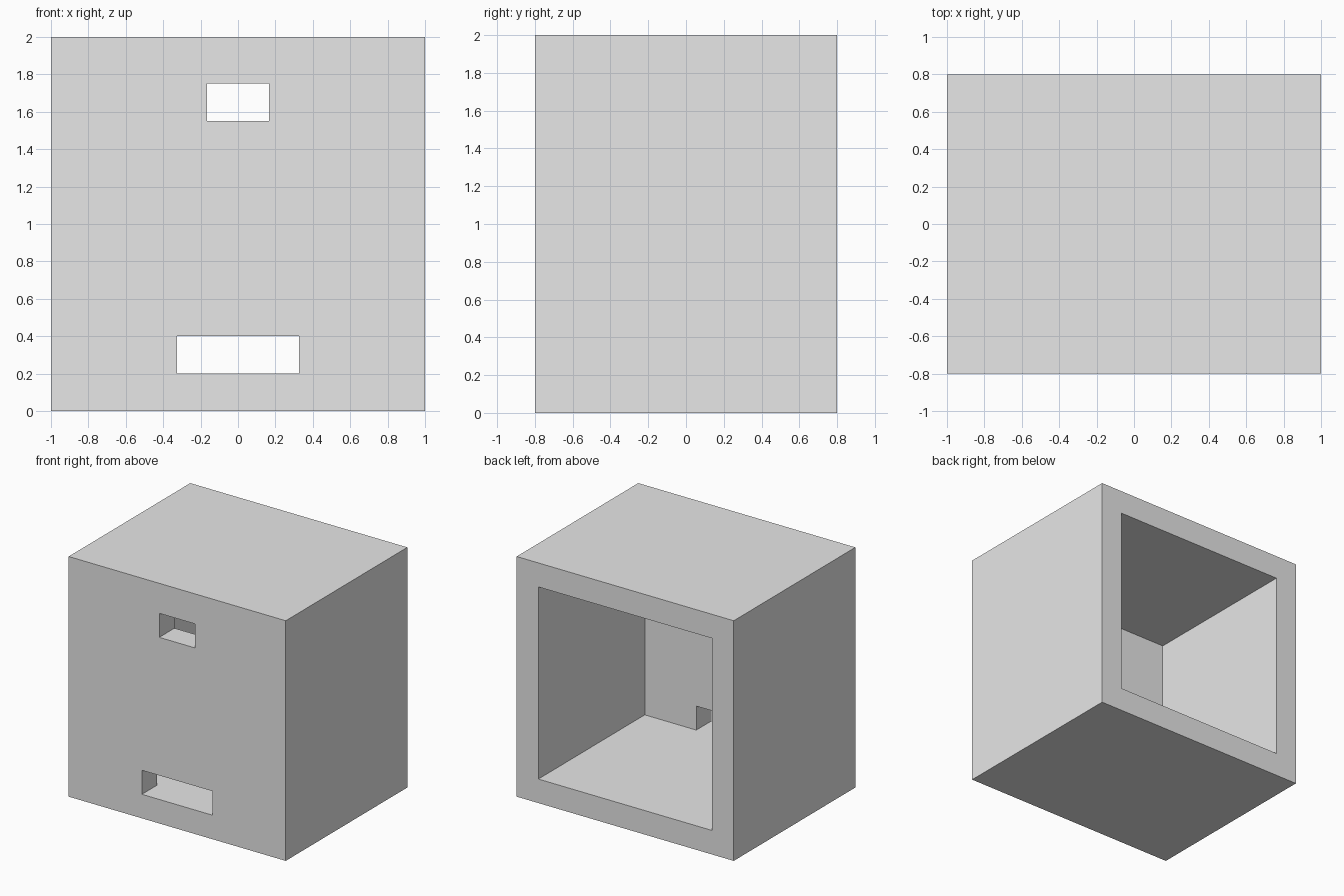
import bpy

WIDTH, DEPTH, HEIGHT, WALL = 2.0, 1.6, 2.0, 0.2

if "Cube" in bpy.data.objects:
    bpy.data.objects.remove(bpy.data.objects["Cube"], do_unlink=True)

# Single plain grey
grey = bpy.data.materials.new("plain_grey")
grey.use_nodes = True
grey.diffuse_color = (0.8, 0.8, 0.8, 1)
grey.node_tree.nodes["Principled BSDF"].inputs["Base Color"].default_value = grey.diffuse_color


def box(name, low, high):
    """Axis-aligned box between two corners."""
    centre = [(a + b) / 2 for a, b in zip(low, high)]
    bpy.ops.mesh.primitive_cube_add(size=1, location=centre)
    obj = bpy.context.object
    obj.name = name
    obj.scale = [b - a for a, b in zip(low, high)]
    bpy.ops.object.transform_apply(location=True, rotation=False, scale=True)
    obj.data.materials.append(grey)
    return obj


def cut(target, cutter):
    """Subtract a cutter from the target, then discard it."""
    cutter.hide_render = True
    mod = target.modifiers.new("cut", "BOOLEAN")
    mod.operation = "DIFFERENCE"
    mod.solver = "EXACT"
    mod.object = cutter
    bpy.context.view_layer.objects.active = target
    bpy.ops.object.modifier_apply(modifier=mod.name)
    bpy.data.objects.remove(cutter, do_unlink=True)


front, back = -DEPTH / 2, DEPTH / 2
inner = WIDTH / 2 - WALL
shell = box("box_shell", (-WIDTH / 2, front, 0), (WIDTH / 2, back, HEIGHT))

# Cavity open at the back
cut(shell, box("cavity_cutter", (-inner, front + WALL, WALL),
               (inner, back + 0.1, HEIGHT - WALL)))

# Slots through the front wall: half width, bottom, top
for name, half, low, high in (("upper_slot_cutter", 0.165, 1.55, 1.75),
                              ("lower_slot_cutter", 0.325, WALL, 0.4)):
    cut(shell, box(name, (-half, front - 0.1, low), (half, front + WALL + 0.1, high)))
